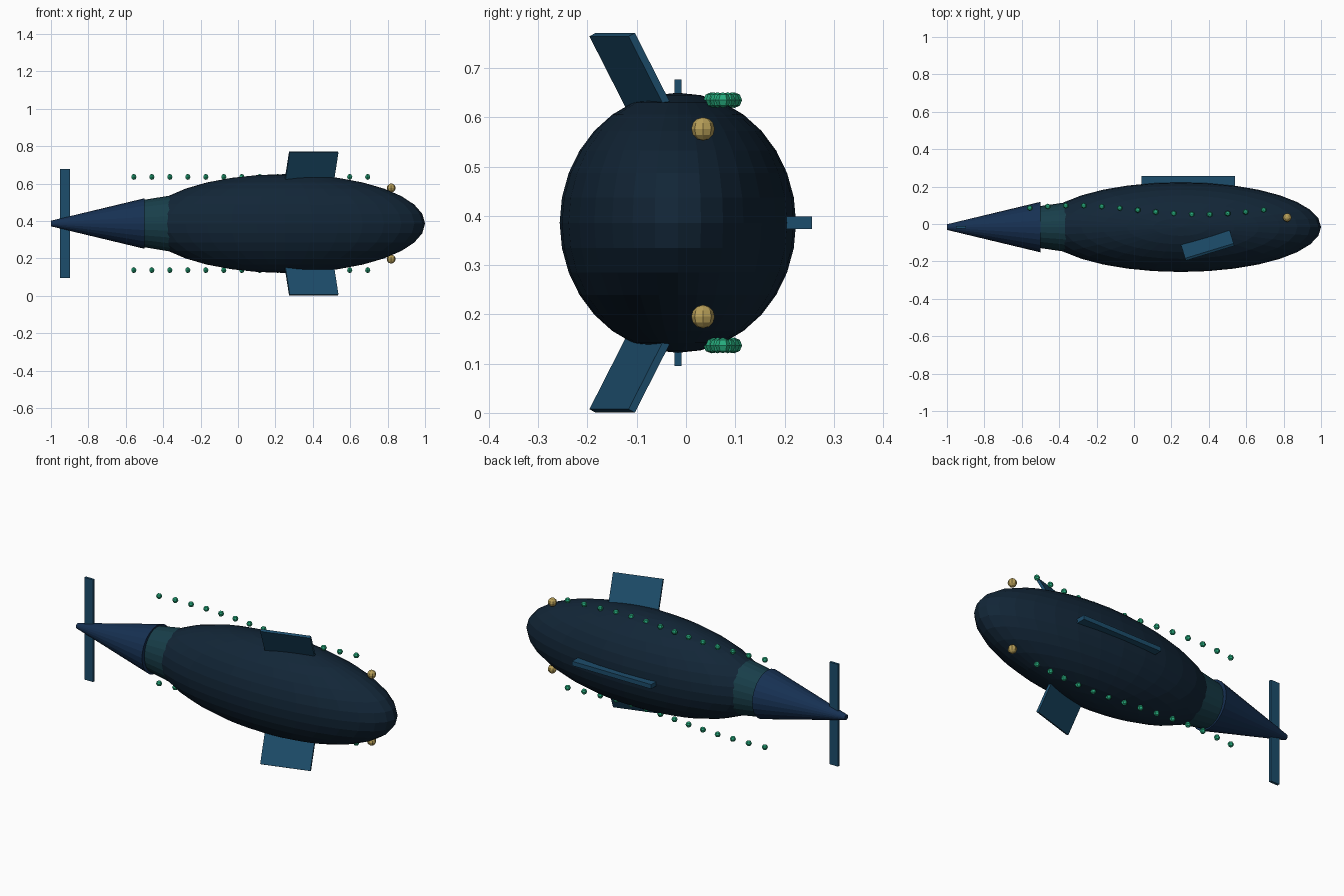
import bpy
from math import sin, radians, pi
from mathutils import Matrix, Vector

if "Cube" in bpy.data.objects:
    bpy.data.objects.remove(bpy.data.objects["Cube"])

CY, CZ = -0.0165, 0.386   # long axis of the body


def material(name, rgb):
    m = bpy.data.materials.new(name)
    m.diffuse_color = (*rgb, 1)
    m.use_nodes = True
    m.node_tree.nodes["Principled BSDF"].inputs["Base Color"].default_value = m.diffuse_color
    return m


NAVY = material("body_navy", (0.006, 0.019, 0.038))
BLUE = material("tail_blue", (0.008, 0.030, 0.085))
TEAL = material("collar_teal", (0.009, 0.048, 0.068))
FIN = material("fin_blue", (0.012, 0.075, 0.15))
GREEN = material("light_green", (0.02, 0.42, 0.21))
GOLD = material("eye_gold", (0.48, 0.35, 0.10))


def finish(name, mat):
    ob = bpy.context.object
    ob.name = name
    ob.data.materials.append(mat)
    return ob


def ball(name, mat, loc, size, segs, rings):
    bpy.ops.mesh.primitive_uv_sphere_add(segments=segs, ring_count=rings, radius=1, location=loc)
    ob = finish(name, mat)
    ob.scale = size if isinstance(size, tuple) else (size,) * 3
    return ob


def box(name, mat, lo, hi):
    lo, hi = Vector(lo), Vector(hi)
    bpy.ops.mesh.primitive_cube_add(size=1, location=(lo + hi) / 2)
    ob = finish(name, mat)
    ob.scale = hi - lo
    return ob


def frustum(name, mat, x0, x1, r0, r1, squash=1.0):
    # tapered section along x, from radius r0 at x0 to r1 at x1
    bpy.ops.mesh.primitive_cone_add(vertices=24, radius1=r0, radius2=r1, depth=x1 - x0,
                                    location=((x0 + x1) / 2, CY, CZ), rotation=(0, pi / 2, 0))
    ob = finish(name, mat)
    ob.scale.y = squash
    return ob


# Body, collar and tapering tail
ball("body", NAVY, (0.25, CY, CZ), (0.75, 0.24, 0.264), 32, 16)
frustum("tail_collar", TEAL, -0.5, -0.355, 0.127, 0.151, 0.885)
frustum("tail_cone", BLUE, -1.0, -0.5, 0.015, 0.135)

# Tail fin and back fin
box("tail_fin", FIN, (-0.952, CY - 0.007, 0.095), (-0.898, CY + 0.007, 0.677))
box("back_fin", FIN, (0.04, 0.14, CZ - 0.0125), (0.54, 0.256, CZ + 0.0125))

# Paired parts, mirrored across the mid plane
for side, label in ((1, "left"), (-1, "right")):
    # Side fin: flat plate, raked and splayed away from the body
    bpy.ops.mesh.primitive_cube_add(size=1)
    fin = finish(f"side_fin_{label}", FIN)
    plate = (Matrix.Translation((0.405, -0.15, 0.768))
             @ Matrix.Rotation(radians(17), 4, 'Z') @ Matrix.Rotation(radians(28), 4, 'X')
             @ Matrix.Translation((0, 0, -0.12)) @ Matrix.Diagonal((0.272, 0.015, 0.24, 1)))
    fin.data.transform(plate)
    if side < 0:
        fin.data.transform(Matrix.Translation((0, 0, 2 * CZ)) @ Matrix.Diagonal((1, 1, -1, 1)))
        fin.data.flip_normals()

    # Eye
    ball(f"eye_{label}", GOLD, (0.819, 0.0345, CZ + side * 0.1905), 0.0238, 8, 6)

    # Wavy row of glowing spots
    for i in range(14):
        y = 0.0745 + 0.024 * sin(0.45 * (i + 1))
        ball(f"light_spot_{label}_{i + 1}", GREEN,
             (-0.557 + 0.0962 * i, y, CZ + side * 0.249), 0.016, 6, 4)
